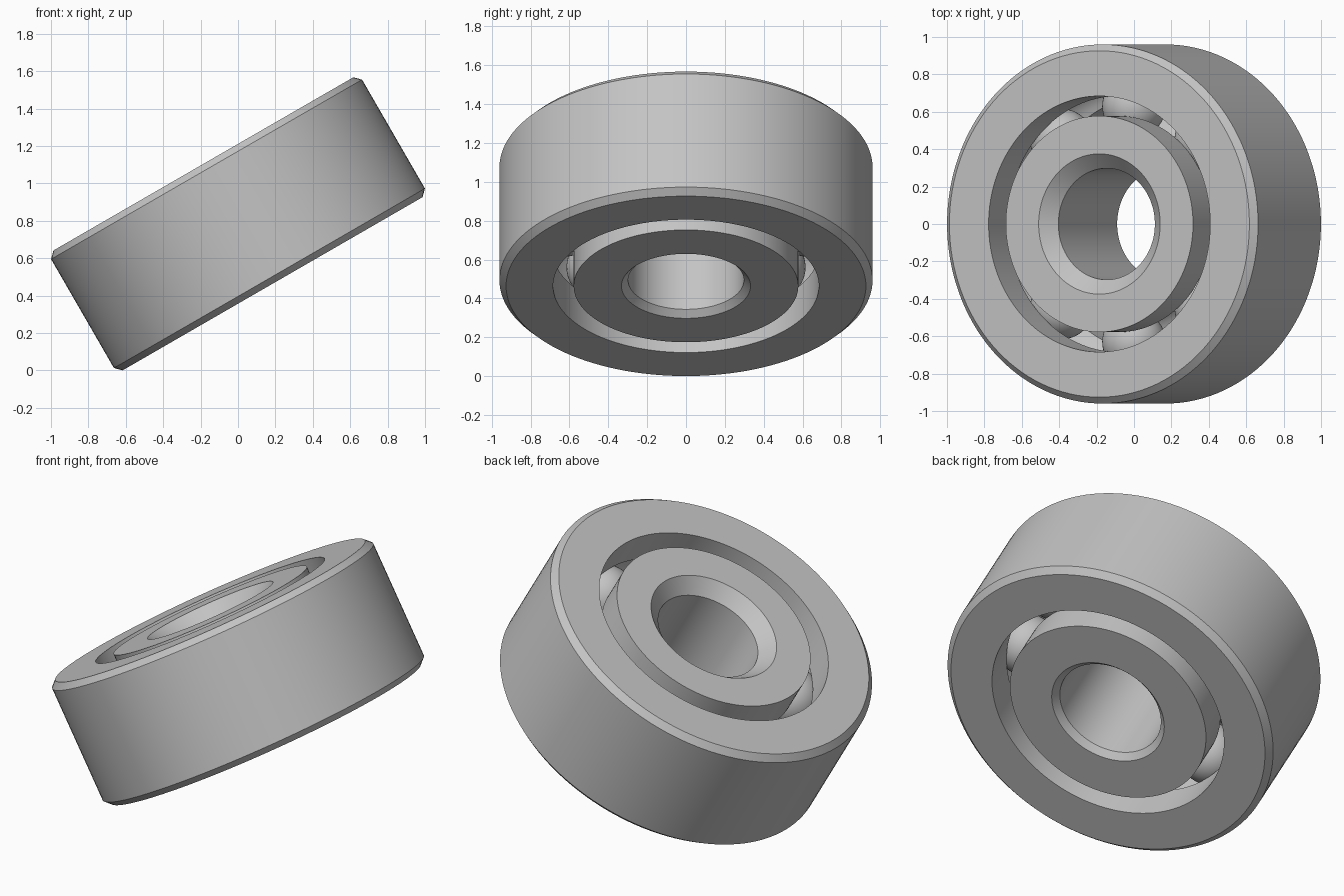
import bpy, bmesh
from math import sin, cos, pi, radians, sqrt
from mathutils import Matrix, Vector

cube = bpy.data.objects.get("Cube")
if cube:
    bpy.data.objects.remove(cube, do_unlink=True)

HALF = 0.37        # half the bearing width
PITCH = 0.63       # radius of the ball circle
BALL = 0.17        # ball radius
GROOVE = 0.172     # raceway radius
BALLS = 8
TILT = Matrix.Translation((0, 0, 0.784)) @ Matrix.Rotation(radians(-30), 4, 'Y')

steel = bpy.data.materials.new("steel_grey")
steel.use_nodes = True
grey = (0.55, 0.55, 0.55, 1)
steel.diffuse_color = grey
steel.node_tree.nodes["Principled BSDF"].inputs["Base Color"].default_value = grey


def finish(name, bm):
    """Turn a bmesh into a tilted, smooth-shaded steel part."""
    bmesh.ops.recalc_face_normals(bm, faces=bm.faces)
    mesh = bpy.data.meshes.new(name)
    bm.to_mesh(mesh)
    bm.free()
    mesh.materials.append(steel)
    obj = bpy.data.objects.new(name, mesh)
    bpy.context.collection.objects.link(obj)
    obj.matrix_world = TILT
    bpy.ops.object.select_all(action='DESELECT')
    obj.select_set(True)
    bpy.context.view_layer.objects.active = obj
    bpy.ops.object.shade_smooth_by_angle(angle=radians(30))


def raceway(radius, steps=16):
    """Groove profile from top to bottom, cut into a wall at the given radius."""
    side = 1 if radius > PITCH else -1
    offset = abs(radius - PITCH)
    top = pi / 2 - math_angle(offset)
    return [(PITCH + side * GROOVE * cos(a), GROOVE * sin(a))
            for a in (top - 2 * top * i / steps for i in range(steps + 1))]


def math_angle(offset):
    """Angle between the ball axis and the groove lip."""
    height = sqrt(GROOVE ** 2 - offset ** 2)
    return Vector((height, offset)).angle(Vector((1, 0)))


def lathe(name, profile, segments=128):
    """Revolve a closed (radius, height) profile around the axis."""
    bm = bmesh.new()
    verts = [bm.verts.new((r, 0, h)) for r, h in profile]
    edges = [bm.edges.new((v, verts[i - 1])) for i, v in enumerate(verts)]
    bmesh.ops.spin(bm, geom=verts + edges, cent=(0, 0, 0), axis=(0, 0, 1),
                   angle=2 * pi, steps=segments)
    bmesh.ops.remove_doubles(bm, verts=bm.verts, dist=0.0005)
    finish(name, bm)


# Outer ring: chamfered rim outside, raceway inside
R, C, WALL = 0.96, 0.034, 0.684
lathe("outer_ring", [(WALL, HALF)] + raceway(WALL) + [
    (WALL, -HALF), (R - C, -HALF), (R, C - HALF), (R, HALF - C), (R - C, HALF)])

# Inner ring: raceway outside, bore with a wide upper and a narrow lower chamfer
BORE, WIDE, WALL = 0.298, 0.077, 0.578
lathe("inner_ring", [(WALL, HALF)] + raceway(WALL) + [
    (WALL, -HALF), (BORE + C, -HALF), (BORE, C - HALF),
    (BORE, HALF - WIDE), (BORE + WIDE, HALF)])

# Balls spaced evenly between the rings
for i in range(BALLS):
    angle = 2 * pi * i / BALLS
    bm = bmesh.new()
    bmesh.ops.create_uvsphere(
        bm, u_segments=48, v_segments=24, radius=BALL,
        matrix=Matrix.Translation((PITCH * cos(angle), PITCH * sin(angle), 0)))
    finish(f"ball_{i + 1}", bm)
